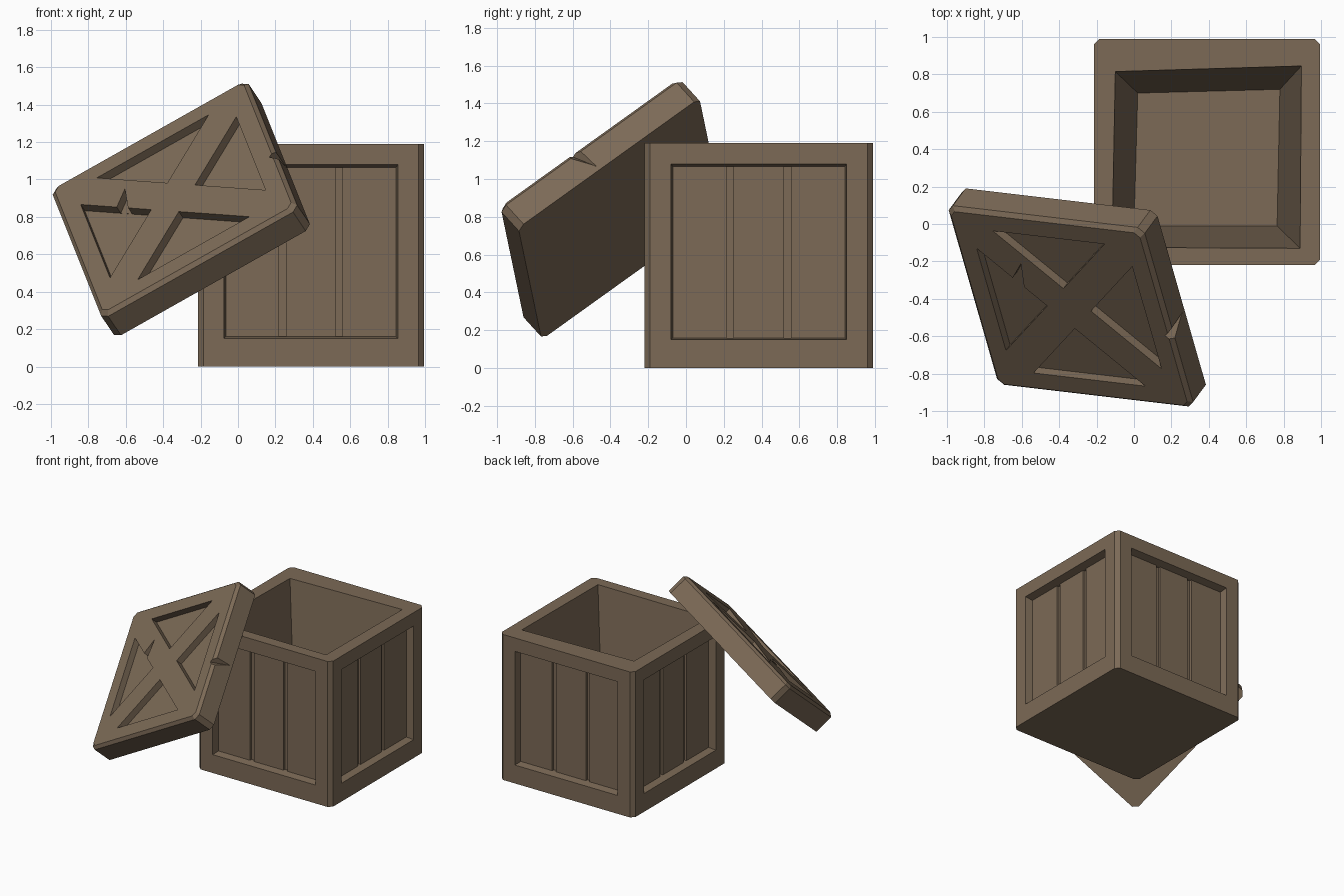
import bpy, bmesh, math
from mathutils import Vector, Matrix

if "Cube" in bpy.data.objects:
    bpy.data.objects.remove(bpy.data.objects["Cube"])

wood = bpy.data.materials.new("brown_wood")
wood.diffuse_color = (0.20, 0.143, 0.093, 1)
wood.use_nodes = True
wood.node_tree.nodes["Principled BSDF"].inputs["Base Color"].default_value = wood.diffuse_color


def loft(name, rings):
    """Closed solid skinned through rings of 3D points."""
    bm = bmesh.new()
    loops = [[bm.verts.new(p) for p in r] for r in rings]
    n = len(loops[0])
    for a, b in zip(loops, loops[1:]):
        for i in range(n):
            j = (i + 1) % n
            bm.faces.new((a[i], a[j], b[j], b[i]))
    bm.faces.new(loops[0][::-1])
    bm.faces.new(loops[-1])
    bmesh.ops.recalc_face_normals(bm, faces=bm.faces)
    mesh = bpy.data.meshes.new(name)
    bm.to_mesh(mesh)
    bm.free()
    mesh.materials.append(wood)
    obj = bpy.data.objects.new(name, mesh)
    bpy.context.collection.objects.link(obj)
    return obj


def cut(target, rings):
    """Subtract a lofted solid from target."""
    cutter = loft("cutter", rings)
    mod = target.modifiers.new("cut", 'BOOLEAN')
    mod.operation, mod.solver, mod.object = 'DIFFERENCE', 'EXACT', cutter
    bpy.context.view_layer.objects.active = target
    bpy.ops.object.modifier_apply(modifier=mod.name)
    bpy.data.objects.remove(cutter, do_unlink=True)


def square(h, c, z):
    """Square ring of half-size h with corners chamfered by c."""
    k = h - c
    return [(x, y, z) for x, y in ((h, -k), (h, k), (k, h), (-k, h),
                                   (-h, k), (-h, -k), (-k, -h), (k, -h))]


def front_rect(hx, z0, z1, y):
    return [(-hx, y, z0), (hx, y, z0), (hx, y, z1), (-hx, y, z1)]


H = 0.605

# Crate body, built around its own centre
crate = loft("crate", [square(H, 0.03, 0), square(H, 0.03, 1.19)])

# Recessed panel and two plank gaps on every side
for k in range(4):
    turn = Matrix.Rotation(k * math.pi / 2, 3, 'Z')
    spin = lambda ring: [turn @ Vector(p) for p in ring]
    cut(crate, [spin(front_rect(0.465, 0.15, 1.08, -H - 0.03)),
                spin(front_rect(0.465, 0.15, 1.08, -H)),
                spin(front_rect(0.455, 0.16, 1.065, -H + 0.06))])
    for gx in (-0.152, 0.152):
        gap = [[(x + gx, y, z) for x, y, z in front_rect(0.018, 0.16, 1.065, d)]
               for d in (-H + 0.04, -H + 0.08)]
        cut(crate, [spin(r) for r in gap])

# Tapered, slightly skewed hollow
cx, cy = 0.39, 0.385
rim = [(-0.10, 0.815), (0.895, 0.845), (0.888, -0.13), (-0.118, -0.125)]
floor = [(0.02, 0.70), (0.78, 0.72), (0.765, -0.01), (0.0, -0.01)]
cut(crate, [[(x - cx, y - cy, 0.12) for x, y in floor],
            [(x - cx, y - cy, 1.19) for x, y in rim],
            [(x - cx, y - cy, 1.25) for x, y in rim]])
crate.location = (cx, cy, 0)

# Lid: chamfered slab, outer face at local z = 0
lid = loft("lid", [square(H, 0.035, -0.175), square(H, 0.035, -0.022),
                   square(H - 0.022, 0.03, 0)])

# Four triangular recesses leave a frame and a cross brace
tri = [(-0.345, 0.48), (0.345, 0.48), (0, 0.135)]
for k in range(4):
    turn = Matrix.Rotation(k * math.pi / 2, 2)
    pts = [turn @ Vector(p) for p in tri]
    cut(lid, [[(p.x, p.y, z) for p in pts] for z in (-0.05, 0.05)])

# Splinter nick in the brace and chip in the rim
nick = [(-0.31, 0.16), (-0.226, 0.273), (-0.25, 0.10)]
cut(lid, [[(x, y, z) for x, y in nick] for z in (-0.049, 0.05)])
cut(lid, [[(0.56, -0.115, 0.01), (0.63, -0.18, 0.01), (0.63, -0.05, 0.01)],
          [(0.603, -0.064, -0.15), (0.612, -0.066, -0.15), (0.612, -0.06, -0.15)]])

# Lean the lid against the crate corner
u = Vector((0.867, -0.102, 0.489)).normalized()
v = Vector((-0.23, 0.792, 0.566))
v = (v - u * v.dot(u)).normalized()
w = u.cross(v)
lid.matrix_world = (Matrix.Translation((-0.347, -0.452, 0.905))
                    @ Matrix((u, v, w)).transposed().to_4x4())
